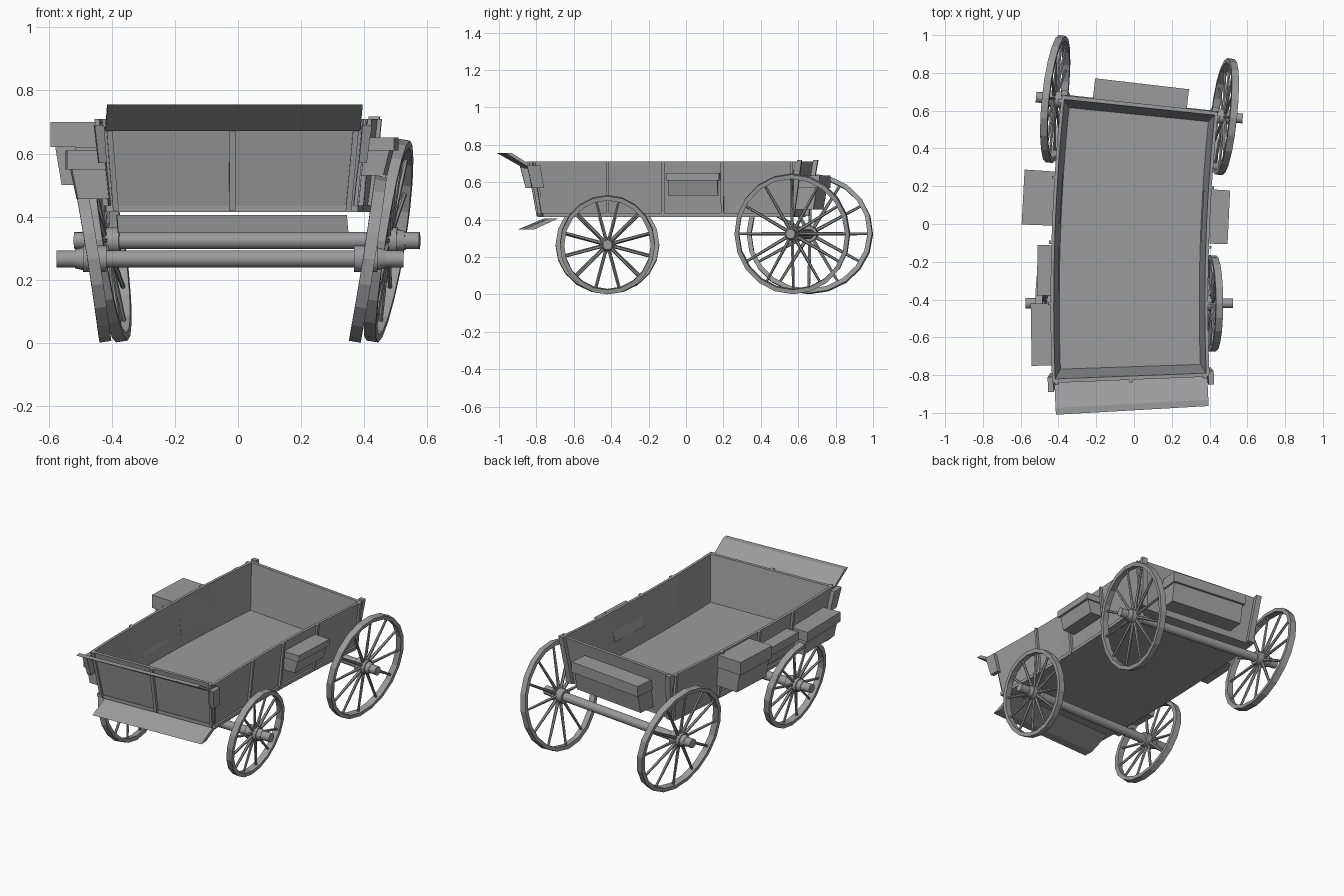
import bpy, bmesh, math
from mathutils import Matrix, Vector

if "Cube" in bpy.data.objects:
    bpy.data.objects.remove(bpy.data.objects["Cube"])

# One weathered grey for the whole wagon
GREY = (0.33, 0.33, 0.33, 1)
mat = bpy.data.materials.new("weathered grey")
mat.use_nodes = True
mat.diffuse_color = GREY
mat.node_tree.nodes["Principled BSDF"].inputs["Base Color"].default_value = GREY

# The wagon is laid out straight (u across, s along, z up), then curved
R = 10
CX, CY = -0.025, -0.42


def bend(p):
    a = p.y / R
    return Vector((CX + R - (R - p.x) * math.cos(a), CY + (R - p.x) * math.sin(a), p.z))


def finish(name, bm, smooth=False):
    bmesh.ops.recalc_face_normals(bm, faces=bm.faces[:])
    for v in bm.verts:
        v.co = bend(v.co)
    me = bpy.data.meshes.new(name)
    bm.to_mesh(me)
    bm.free()
    me.materials.append(mat)
    ob = bpy.data.objects.new(name, me)
    bpy.context.collection.objects.link(ob)
    if smooth:
        bpy.ops.object.select_all(action='DESELECT')
        ob.select_set(True)
        bpy.context.view_layer.objects.active = ob
        bpy.ops.object.shade_smooth_by_angle(angle=math.radians(40))
    return ob


def loft(bm, rings, closed=False):
    rows = [[bm.verts.new(p) for p in r] for r in rings]
    n = len(rows[0])
    pairs = list(zip(rows, rows[1:]))
    if closed:
        pairs.append((rows[-1], rows[0]))
    else:
        bm.faces.new(rows[0])
        bm.faces.new(rows[-1])
    for a, b in pairs:
        for i in range(n):
            j = (i + 1) % n
            bm.faces.new((a[i], a[j], b[j], b[i]))


def slab(name, z0, low, z1, top, segs=1, side=1):
    """Block between two level rectangles (u0, u1, s0, s1)."""
    rings = []
    for i in range(segs + 1):
        t = i / segs
        sl = low[2] + (low[3] - low[2]) * t
        st = top[2] + (top[3] - top[2]) * t
        rings.append([(side * low[0], sl, z0), (side * low[1], sl, z0),
                      (side * top[1], st, z1), (side * top[0], st, z1)])
    bm = bmesh.new()
    loft(bm, rings)
    return finish(name, bm)


def rod(bm, a, b, r0, r1, sides):
    a, b = Vector(a), Vector(b)
    d = b - a
    m = Matrix.Translation((a + b) / 2) @ d.to_track_quat('Z', 'Y').to_matrix().to_4x4()
    bmesh.ops.create_cone(bm, cap_ends=True, segments=sides, radius1=r0,
                          radius2=r1, depth=d.length, matrix=m)


# Flared open bed
slab("bed_floor", 0.415, (-0.4, 0.4, -0.36, 1.02), 0.435, (-0.4, 0.4, -0.36, 1.02), 12)
Z0, Z1 = 0.43, 0.71
for side, word in ((1, "left"), (-1, "right")):
    slab(word + "_side_wall", Z0, (0.37, 0.387, -0.34, 1.01), Z1,
         (0.4, 0.417, -0.39, 1.05), 12, side)
    # Upright cleats along the side
    for i, s in enumerate((0.0, 0.31, 0.64, 1.03)):
        slab(f"{word}_cleat_{i + 1}", 0.42, (0.385, 0.402, s - 0.008, s + 0.008), Z1,
             (0.415, 0.43, s - 0.008, s + 0.008), 1, side)
    # Corner posts and front brackets
    slab(word + "_front_post", 0.42, (0.36, 0.378, -0.365, -0.345), Z1,
         (0.385, 0.403, -0.415, -0.395), 1, side)
    slab(word + "_front_bracket", 0.57, (0.4, 0.425, -0.42, -0.355), 0.69,
         (0.41, 0.44, -0.45, -0.375), 1, side)
    slab(word + "_rear_post", 0.42, (0.355, 0.39, 1.02, 1.04), Z1 + 0.008,
         (0.385, 0.42, 1.06, 1.085), 1, side)
slab("front_wall", Z0, (-0.385, 0.385, -0.355, -0.335), Z1, (-0.415, 0.415, -0.405, -0.385))
slab("rear_wall", Z0, (-0.385, 0.385, 1.0, 1.02), Z1, (-0.415, 0.415, 1.04, 1.06))
slab("front_cleat", 0.42, (-0.01, 0.01, -0.37, -0.35), Z1, (-0.01, 0.01, -0.42, -0.4))

# Sloping boards at the front
slab("upper_front_board", 0.672, (-0.405, 0.405, -0.425, -0.395), 0.755,
     (-0.405, 0.405, -0.567, -0.532))
slab("lower_footboard", 0.348, (-0.365, 0.365, -0.46, -0.405), 0.405,
     (-0.365, 0.365, -0.33, -0.275))


# Lidded storage boxes hung on the walls
def side_box(name, side, out, s0, s1, z0, zl, z1):
    slab(name, z0, (0.375, out - 0.035, s0 + 0.01, s1 - 0.01), zl,
         (0.39, out - 0.015, s0 + 0.01, s1 - 0.01), 1, side)
    slab(name + "_lid", zl, (0.39, out, s0, s1), z1, (0.4, out, s0, s1), 1, side)


side_box("left_middle_box", 1, 0.515, 0.33, 0.63, 0.53, 0.61, 0.65)
side_box("right_middle_box", -1, 0.578, 0.395, 0.67, 0.5, 0.62, 0.70)
side_box("right_small_box", -1, 0.49, 0.04, 0.295, 0.5, 0.57, 0.62)
side_box("right_front_box", -1, 0.522, -0.315, 0.0, 0.455, 0.55, 0.61)
slab("rear_box", 0.455, (-0.24, 0.24, 1.015, 1.13), 0.57, (-0.24, 0.24, 1.03, 1.15))
slab("rear_box_lid", 0.57, (-0.25, 0.25, 1.03, 1.165), 0.635, (-0.25, 0.25, 1.04, 1.165))


# Cambered spoked wheels on straight axles
def wheel(name, side, s, z, r, u, phase):
    tilt = Matrix.Translation((side * u, s, z)) @ Matrix.Rotation(side * math.radians(9), 4, 'Y')
    segs, spokes = 20, 12
    w, t = 0.019, 0.024
    rings = []
    for i in range(segs):
        a = 2 * math.pi * i / segs
        rings.append([tilt @ Vector((x, q * math.cos(a), q * math.sin(a)))
                      for x, q in ((-w, r - t), (w, r - t), (w, r), (-w, r))])
    bm = bmesh.new()
    loft(bm, rings, closed=True)
    finish(name + "_rim", bm)
    bm = bmesh.new()
    for i in range(spokes):
        a = 2 * math.pi * i / spokes + phase
        d = Vector((0, math.cos(a), math.sin(a)))
        rod(bm, tilt @ (d * 0.025), tilt @ (d * (r - t + 0.004)), 0.01, 0.007, 6)
    finish(name + "_spokes", bm)
    bm = bmesh.new()
    rod(bm, (side * (u - 0.045), s, z), (side * (u + 0.03), s, z), 0.042, 0.042, 12)
    rod(bm, (side * (u + 0.03), s, z), (side * (u + 0.055), s, z), 0.036, 0.03, 12)
    finish(name + "_hub", bm, True)


for word, s, z, r, u, phase in (("front", 0, 0.266, 0.266, 0.437, math.pi / 12),
                                ("rear", 1.037, 0.324, 0.324, 0.45, 0)):
    bm = bmesh.new()
    rod(bm, (-0.55, s, z), (0.55, s, z), 0.027, 0.027, 16)
    finish(word + "_axle", bm, True)
    for side, lr in ((1, "left"), (-1, "right")):
        wheel(f"{word}_{lr}_wheel", side, s, z, r, u, phase)
